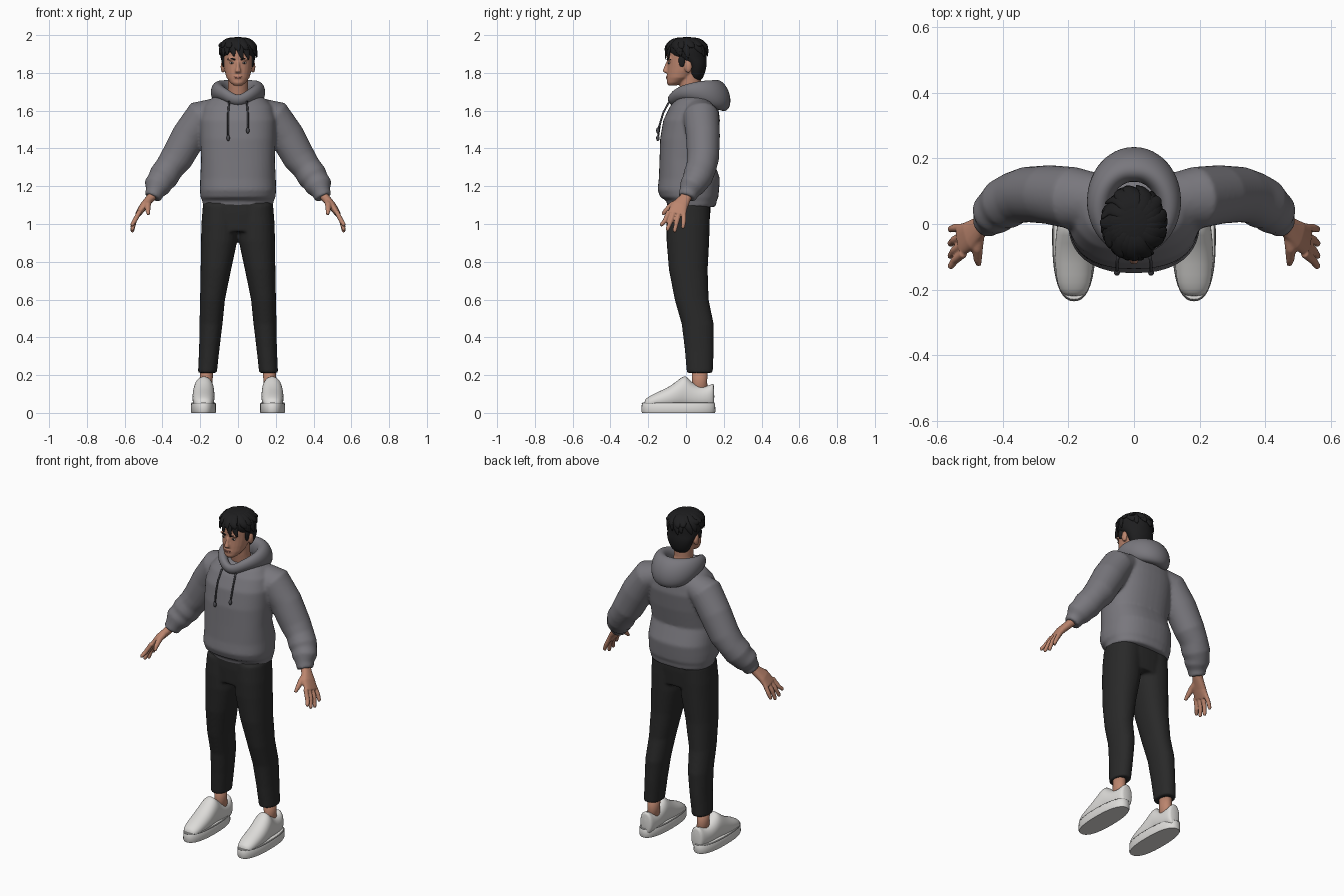
import bpy, bmesh, math, random
from mathutils import Vector

random.seed(4)
if "Cube" in bpy.data.objects:
    bpy.data.objects.remove(bpy.data.objects["Cube"])

X, Y, Z = Vector((1, 0, 0)), Vector((0, 1, 0)), Vector((0, 0, 1))


def material(name, r, g, b):
    m = bpy.data.materials.new(name)
    m.use_nodes = True
    m.diffuse_color = (r, g, b, 1)
    m.node_tree.nodes["Principled BSDF"].inputs["Base Color"].default_value = (r, g, b, 1)
    return m


HOODIE = material("hoodie grey", .19, .185, .205)
PANTS = material("trouser black", .022, .022, .022)
HAIR = material("hair black", .013, .013, .014)
SKIN = material("skin", .5, .235, .155)
SHOE = material("shoe white", .72, .71, .69)
CORD = material("cord dark grey", .07, .07, .08)
LIP = material("lip", .36, .13, .1)
EYE = material("eye white", .5, .45, .42)
SEAM = material("seam grey", .3, .3, .3)


def loft(bm, sections, axis=None, hint=Y, n=2.0, sides=24, closed=False):
    """Skin superellipse rings (x, y, z, side radius, hint radius) along a path."""
    pts = [Vector(s[:3]) for s in sections]
    count, rings = len(pts), []
    for i, (p, s) in enumerate(zip(pts, sections)):
        if closed:
            t = pts[(i + 1) % count] - pts[i - 1]
        else:
            t = pts[min(i + 1, count - 1)] - pts[max(i - 1, 0)]
        t = (axis or t).normalized()
        v = (hint - t * hint.dot(t)).normalized()
        u = v.cross(t)
        ring = []
        for k in range(sides):
            a = math.tau * k / sides
            c, d = math.cos(a), math.sin(a)
            cu = math.copysign(abs(c) ** (2 / n), c) * s[3]
            dv = math.copysign(abs(d) ** (2 / n), d) * s[4]
            ring.append(bm.verts.new(p + u * cu + v * dv))
        rings.append(ring)
    for i in range(count if closed else count - 1):
        a, b = rings[i], rings[(i + 1) % count]
        for k in range(sides):
            j = (k + 1) % sides
            bm.faces.new((a[k], a[j], b[j], b[k]))
    if not closed:
        bm.faces.new(rings[0])
        bm.faces.new(rings[-1])


def ball(bm, centre, radii):
    verts = bmesh.ops.create_uvsphere(bm, u_segments=16, v_segments=10, radius=1)["verts"]
    for v in verts:
        v.co = Vector(centre) + Vector(c * r for c, r in zip(v.co, radii))


def finish(name, bm, mat, mirror=False, voxel=0, relax=3, subsurf=0, crisp=False):
    bmesh.ops.recalc_face_normals(bm, faces=bm.faces)
    mesh = bpy.data.meshes.new(name)
    bm.to_mesh(mesh)
    bm.free()
    mesh.materials.append(mat)
    ob = bpy.data.objects.new(name, mesh)
    bpy.context.collection.objects.link(ob)
    for p in mesh.polygons:
        p.use_smooth = True
    if crisp:
        bpy.ops.object.select_all(action='DESELECT')
        ob.select_set(True)
        bpy.context.view_layer.objects.active = ob
        bpy.ops.object.shade_smooth_by_angle(angle=math.radians(40))
    if mirror:
        ob.modifiers.new("mirror", 'MIRROR').use_mirror_merge = False
    if voxel:
        r = ob.modifiers.new("blend", 'REMESH')
        r.mode, r.voxel_size, r.use_smooth_shade = 'VOXEL', voxel, True
        sm = ob.modifiers.new("relax", 'SMOOTH')
        sm.factor, sm.iterations = .5, relax
    if subsurf:
        s = ob.modifiers.new("round", 'SUBSURF')
        s.levels = s.render_levels = subsurf
    return ob


def stack(rows, cx=0):
    """Horizontal rings from (z, y, x radius, y radius)."""
    return [(cx, y, z, rx, ry) for z, y, rx, ry in rows]


# Hoodie body with both sleeves blended in
bm = bmesh.new()
loft(bm, stack([(1.09, .03, .183, .128), (1.125, .03, .19, .133), (1.14, .018, .198, .153),
                (1.18, .012, .202, .163), (1.24, .018, .2, .162), (1.34, .002, .195, .142),
                (1.45, .015, .2, .152), (1.55, .03, .203, .15), (1.62, .042, .185, .128),
                (1.66, .045, .15, .1), (1.685, .05, .1, .07)]), axis=Z, n=2.4, sides=40)
sleeve = [(.1, .07, 1.6, .07, .08), (.19, .08, 1.57, .092, .095), (.26, .09, 1.465, .092, .09),
          (.325, .09, 1.348, .087, .085), (.365, .08, 1.295, .077, .08), (.395, .062, 1.25, .08, .08),
          (.412, .05, 1.225, .071, .071), (.428, .032, 1.2, .072, .068), (.44, .015, 1.168, .05, .052),
          (.453, .005, 1.14, .046, .048)]
for s in (1, -1):
    loft(bm, [(s * q[0], *q[1:]) for q in sleeve])
finish("hoodie", bm, HOODIE, voxel=.009, relax=4)

# Hood lying around the neck, tall at the back and dipping to a V in front
bm = bmesh.new()
ring = []
for k in range(28):
    a = math.tau * k / 28
    back = (1 - math.cos(a)) / 2
    v_dip = .03 * max(0, math.cos(a)) ** 6
    ring.append((.108 * math.sin(a), .055 - .128 * math.cos(a),
                 1.685 + .045 * math.sin(math.pi * back) * .4 - v_dip - .005 * back,
                 .024 + .026 * back, .03 + .058 * back ** 1.3))
loft(bm, ring, hint=Vector((0, -.35, 1)), closed=True, sides=16)
finish("hood", bm, HOODIE, subsurf=1)

# Drawstrings with knotted ends
bm = bmesh.new()
for s, end in ((-1, 1.46), (1, 1.5)):
    x = s * .052
    loft(bm, [(x * .9, -.088, 1.65, .005, .005), (x, -.12, 1.59, .005, .005),
              (x, -.138, 1.53, .005, .005), (x, -.148, end, .005, .005)], hint=X, sides=8)
    ball(bm, (x, -.149, end - .005), (.009, .009, .016))
finish("drawstrings", bm, CORD)

# Trousers
bm = bmesh.new()
loft(bm, stack([(1.13, .015, .18, .113), (1.06, .014, .188, .115), (.96, .012, .185, .108)]),
     axis=Z, n=2.4, sides=36)
leg = [(.092, .014, 1.1, .094, .112), (.097, .011, 1, .097, .115), (.1, .01, .91, .096, .113),
       (.117, .012, .76, .081, .103), (.135, .03, .6, .066, .09), (.143, .062, .47, .061, .085),
       (.152, .07, .34, .054, .077), (.162, .073, .212, .05, .069)]
for s in (1, -1):
    loft(bm, [(s * q[0], *q[1:]) for q in leg], axis=Z, n=2.2)
finish("trousers", bm, PANTS, voxel=.009, relax=3)

# Ankles
bm = bmesh.new()
loft(bm, stack([(.08, .075, .033, .045), (.16, .072, .033, .04), (.24, .072, .034, .042)], .167), axis=Z)
finish("ankles", bm, SKIN, mirror=True)

# Shoes: sole, seam and upper
bm = bmesh.new()
loft(bm, stack([(0, -.04, .064, .192), (.008, -.04, .067, .196), (.048, -.04, .066, .194),
                (.054, -.04, .062, .19)], .183), axis=Z, n=2.4, sides=40)
finish("shoe_soles", bm, SHOE, mirror=True, crisp=True)
bm = bmesh.new()
loft(bm, stack([(.048, -.04, .0665, .1945), (.051, -.04, .0665, .1945)], .183), axis=Z, n=2.4, sides=40)
finish("sole_seams", bm, SEAM, mirror=True, crisp=True)
bm = bmesh.new()
upper = [(-.222, .03, .068), (-.2, .046, .085), (-.16, .056, .107), (-.085, .06, .138),
         (-.03, .057, .185), (-.002, .054, .202), (.02, .053, .17), (.065, .051, .138),
         (.115, .047, .14), (.14, .04, .158), (.15, .03, .152)]
loft(bm, [(.183 - .06 * max(0, y + .05), y, (h + .02) / 2, w, (h - .02) / 2) for y, w, h in upper],
     axis=Y, hint=Z, n=2.15)
finish("shoe_uppers", bm, SHOE, mirror=True, subsurf=1)

# Hands: palm, four fingers and thumb blended together
bm = bmesh.new()
loft(bm, [(.442, .01, 1.165, .025, .03), (.465, -.005, 1.135, .023, .031),
          (.5, -.035, 1.095, .021, .045), (.53, -.05, 1.05, .015, .049)], n=2.4)
for root, bend, tip, low in ((-.09, -.112, -.13, .987), (-.063, -.08, -.098, .963),
                             (-.036, -.048, -.06, .955), (-.011, -.012, -.016, .975)):
    loft(bm, [(.52, root, 1.068, .013, .013), (.548, bend, 1.015, .0125, .0125),
              (.56, tip, low + .01, .0105, .0105), (.56, tip, low, .006, .006)], sides=12)
loft(bm, [(.472, -.025, 1.125, .017, .017), (.478, -.075, 1.1, .017, .017),
          (.477, -.108, 1.07, .013, .013), (.474, -.125, 1.05, .008, .008)], hint=X, sides=12)
finish("hands", bm, SKIN, mirror=True, voxel=.0045, relax=2)

# Head with neck, nose, brow, lips area and ears
bm = bmesh.new()
loft(bm, stack([(1.733, -.072, .022, .02), (1.747, -.06, .04, .042), (1.775, -.035, .061, .066),
                (1.81, -.018, .071, .082), (1.845, -.008, .077, .09), (1.88, 0, .08, .1),
                (1.92, 0, .08, .1), (1.96, 0, .06, .08)]), axis=Z)
loft(bm, stack([(1.6, .04, .07, .065), (1.67, .035, .057, .058), (1.73, .022, .053, .056),
                (1.82, .02, .055, .06)]), axis=Z)
loft(bm, [(0, -.094, 1.86, .008, .01), (0, -.104, 1.83, .01, .012), (0, -.11, 1.81, .015, .014),
          (0, -.104, 1.8, .014, .01)], axis=Z)
ball(bm, (0, -.094, 1.776), (.024, .012, .012))
ball(bm, (0, -.086, 1.747), (.02, .014, .014))
for s in (1, -1):
    ball(bm, (s * .08, .012, 1.832), (.012, .02, .032))
    ball(bm, (s * .034, -.088, 1.874), (.024, .01, .008))
finish("head", bm, SKIN, voxel=.005, relax=2)

# Facial features
bm = bmesh.new()
ball(bm, (.033, -.089, 1.853), (.013, .0055, .0055))
finish("eyes", bm, EYE, mirror=True)
bm = bmesh.new()
ball(bm, (.033, -.093, 1.853), (.0055, .003, .005))
loft(bm, [(.015, -.1, 1.87, .003, .004), (.035, -.096, 1.876, .004, .004),
          (.055, -.08, 1.871, .002, .003)], hint=Z, sides=8)
finish("irises_and_brows", bm, HAIR, mirror=True)
bm = bmesh.new()
ball(bm, (0, -.101, 1.779), (.021, .006, .003))
ball(bm, (0, -.1, 1.773), (.018, .006, .004))
finish("lips", bm, LIP)

# Hair cap, sideburns and overlapping locks
bm = bmesh.new()
loft(bm, stack([(1.755, .055, .04, .025), (1.79, .054, .066, .045), (1.84, .058, .083, .053),
                (1.868, .034, .089, .075), (1.89, .008, .096, .1), (1.93, .002, .099, .108),
                (1.96, .002, .088, .097), (1.98, .004, .065, .072), (1.99, .005, .03, .035)]),
     axis=Z)
for s in (1, -1):
    ball(bm, (s * .077, -.022, 1.865), (.009, .018, .035))
finish("hair_cap", bm, HAIR, subsurf=1)
bm = bmesh.new()
for layer, count in ((0, 17), (1, 13)):
    for k in range(count):
        a = math.tau * (k + .5 * layer) / count + random.uniform(-.1, .1)
        front = (1 + math.cos(a)) / 2
        drop = 1.895 - .015 * front + .04 * layer + random.uniform(-.015, .015)
        twist = a + random.uniform(.1, .4)
        path = []
        for ang, r, z, w in ((a, .02, 1.982, .012), (a, .066, 1.979, .022), (a + .08, .093, 1.95, .024),
                             (twist, .104, (drop + 1.95) / 2, .02), (twist + .08, .108, drop, .003)):
            path.append((r * .93 * math.sin(ang), .003 - r * 1.06 * math.cos(ang), z, w * .45, w))
        loft(bm, path, hint=Vector((math.cos(a), math.sin(a), 0)), sides=8)
finish("hair_locks", bm, HAIR, subsurf=1)
